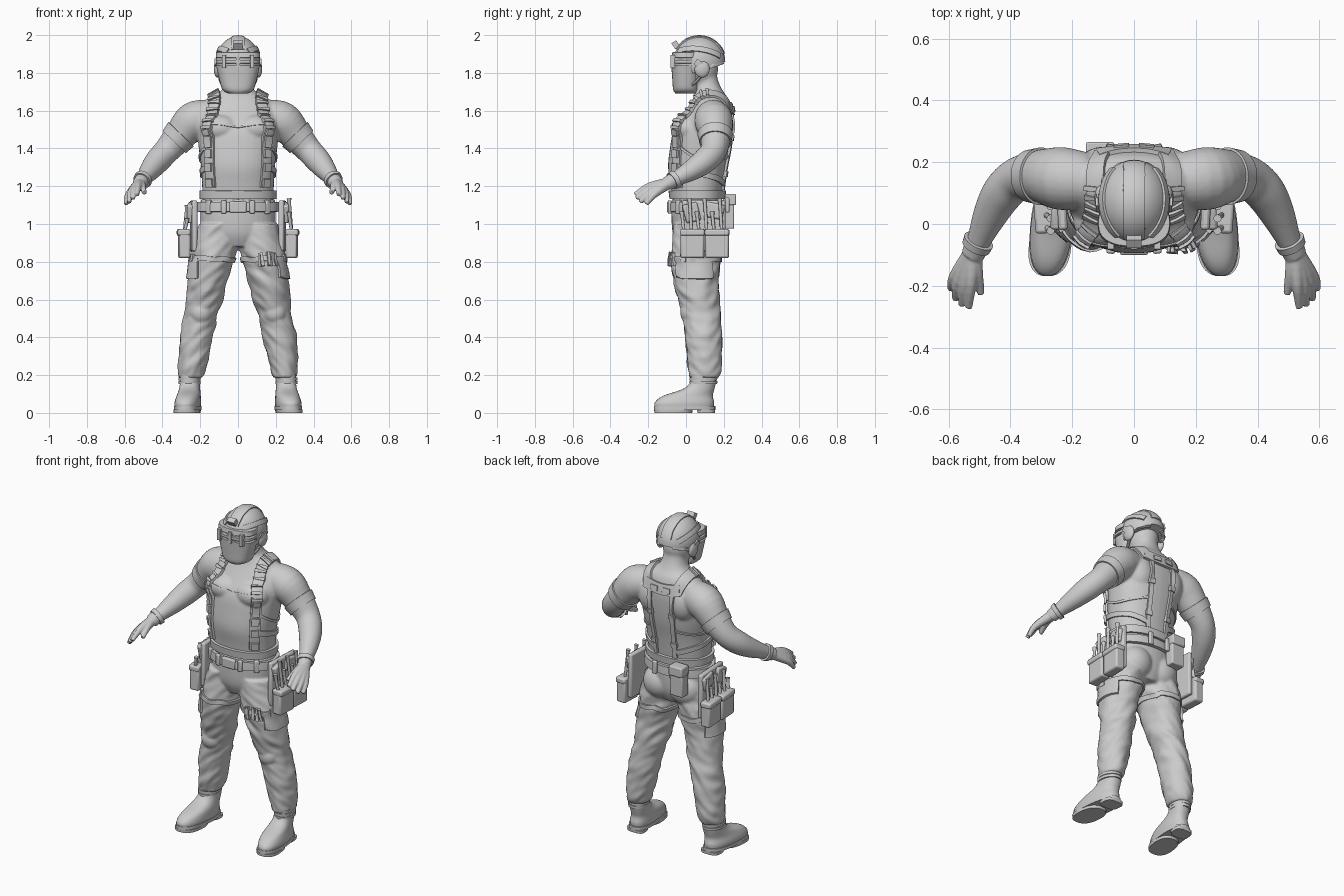
import bpy, bmesh, math
from mathutils import Vector, Matrix, noise
from mathutils.bvhtree import BVHTree

cube = bpy.data.objects.get("Cube")
if cube:
    bpy.data.objects.remove(cube)

grey = bpy.data.materials.new("plain_grey")
grey.use_nodes = True
grey.diffuse_color = (0.6, 0.6, 0.6, 1)
grey.node_tree.nodes["Principled BSDF"].inputs["Base Color"].default_value = (0.6, 0.6, 0.6, 1)


def curve(pts, k=4):
    """Smooth interpolation through tuples of any length."""
    out = []
    for i in range(len(pts) - 1):
        a, b, c, d = (pts[max(0, min(len(pts) - 1, i + j))] for j in (-1, 0, 1, 2))
        for q in range(k):
            t = q / k
            out.append([0.5 * (2 * B + (C - A) * t + (2 * A - 5 * B + 4 * C - D) * t * t
                               + (3 * B - A - 3 * C + D) * t ** 3) for A, B, C, D in zip(a, b, c, d)])
    return out + [list(pts[-1])]


def skin_rings(bm, rings, closed=False):
    rings = [[bm.verts.new(p) for p in r] for r in rings]
    n = len(rings[0])
    pairs = list(zip(rings, rings[1:])) + ([(rings[-1], rings[0])] if closed else [])
    for r, q in pairs:
        for i in range(n):
            bm.faces.new((r[i], r[(i + 1) % n], q[(i + 1) % n], q[i]))
    if not closed:
        bm.faces.new(rings[0])
        bm.faces.new(rings[-1])


def loft(bm, secs, s=1, power=1.0, k=4, fold=0, shear=0, n=36):
    """Stack of horizontal oval sections (x, y, z, rx, ry)."""
    rings = []
    for x, y, z, rx, ry in curve(secs, k):
        ring = []
        for i in range(n):
            a = math.tau * i / n
            c, d = math.cos(a), math.sin(a)
            w = 1 + fold * noise.noise(Vector((c * 1.5 + s * 4, d * 1.5, z * 22 + c * 2)))
            px = x + w * rx * math.copysign(abs(c) ** power, c)
            py = y + w * ry * math.copysign(abs(d) ** power, d)
            ring.append((s * (px - shear * py), py, z))
        rings.append(ring)
    skin_rings(bm, rings)


def tube(bm, pts, s=1, k=4, n=16):
    """Round limb through (x, y, z, radius)."""
    path = curve(pts, k)
    P = [Vector(p[:3]) for p in path]
    rings = []
    for i, p in enumerate(P):
        t = (P[min(i + 1, len(P) - 1)] - P[max(i - 1, 0)]).normalized()
        u = t.cross(Vector((1, 0, 1))).normalized()
        v = t.cross(u)
        ring = [p + path[i][3] * (u * math.cos(math.tau * j / n) + v * math.sin(math.tau * j / n)) for j in range(n)]
        rings.append([(s * q.x, q.y, q.z) for q in ring])
    skin_rings(bm, rings)


def ball(bm, loc, rad, s=1):
    m = Matrix.Translation((s * loc[0], loc[1], loc[2])) @ Matrix.Diagonal((*rad, 1))
    bmesh.ops.create_uvsphere(bm, u_segments=36, v_segments=24, radius=1, matrix=m)


def box(bm, loc, size, s=1, turn=0, tilt=0):
    m = (Matrix.Translation((s * loc[0], loc[1], loc[2])) @ Matrix.Rotation(s * turn, 4, 'Z')
         @ Matrix.Rotation(tilt, 4, 'X') @ Matrix.Diagonal((*size, 1)))
    bmesh.ops.create_cube(bm, size=1, matrix=m)


def strap(bm, tree, path, w, t, s=1, closed=False, k=6, cross=4):
    """Band of width w and thickness t that hugs a surface."""
    pts = curve([tuple(p) for p in path], k)
    if closed:
        pts = pts[:-1]
    hits = [tree.find_nearest(Vector((s * p[0], p[1], p[2]))) for p in pts]
    n = len(hits)
    rings = []
    for i, (loc, nor, _, _) in enumerate(hits):
        nxt = hits[(i + 1) % n if closed else min(i + 1, n - 1)]
        prv = hits[i - 1 if closed else max(i - 1, 0)]
        nor = (nor * 2 + nxt[1] + prv[1]).normalized()
        side = nor.cross(nxt[0] - prv[0]).normalized()
        outer, inner = [], []
        for j in range(cross + 1):
            q = tree.find_nearest(loc + side * w * (j / cross - 0.5))[0]
            outer.append(q + nor * t)
            inner.append(q - nor * 0.008)
        rings.append(outer + inner[::-1])
    skin_rings(bm, rings, closed)


def rungs(bm, tree, path, count, length, w, t, s=1):
    """Separate short pads spaced along a path."""
    pts = [Vector(p) for p in curve(path, 12)]
    for c in range(count):
        i = min(int((c + 0.5) / count * (len(pts) - 1)), len(pts) - 2)
        d = (pts[i + 1] - pts[i]).normalized() * length / 2
        strap(bm, tree, [pts[i] - d, pts[i] + d], w, t, s, k=2, cross=2)


def circle(c, r, normal=(0, 0, 1), n=12, ry=None):
    q = Vector((0, 0, 1)).rotation_difference(Vector(normal))
    return [Vector(c) + q @ Vector((r * math.cos(math.tau * i / n), (ry or r) * math.sin(math.tau * i / n), 0))
            for i in range(n + 1)]


def finish(name, bm, voxel=0, relax=3, bevel=0, angle=40):
    bmesh.ops.recalc_face_normals(bm, faces=bm.faces)
    me = bpy.data.meshes.new(name)
    bm.to_mesh(me)
    bm.free()
    me.materials.append(grey)
    ob = bpy.data.objects.new(name, me)
    bpy.context.collection.objects.link(ob)
    me.polygons.foreach_set("use_smooth", [True] * len(me.polygons))
    if voxel:
        m = ob.modifiers.new("blend", 'REMESH')
        m.mode, m.voxel_size, m.use_smooth_shade = 'VOXEL', voxel, True
        m = ob.modifiers.new("relax", 'SMOOTH')
        m.iterations, m.factor = relax, 0.5
    else:
        me.set_sharp_from_angle(angle=math.radians(angle))
    if bevel:
        m = ob.modifiers.new("round", 'BEVEL')
        m.width, m.segments = bevel, 2
    bpy.context.view_layer.update()
    return BVHTree.FromObject(ob, bpy.context.evaluated_depsgraph_get())


SIDES = (1, -1)
new = bmesh.new

# Bare upper body, neck, head and arms
b = new()
loft(b, [(0, .06, 1.08, .185, .125), (0, .06, 1.2, .19, .14), (0, .06, 1.3, .195, .155), (0, .075, 1.4, .208, .16),
         (0, .09, 1.5, .215, .155), (0, .115, 1.58, .21, .13), (0, .13, 1.66, .165, .095),
         (0, .12, 1.705, .09, .075), (0, .1, 1.76, .068, .07), (0, .09, 1.82, .068, .07)], power=.9)
ball(b, (0, .06, 1.82), (.09, .11, .11))
for s in SIDES:
    ball(b, (.092, .01, 1.505), (.105, .085, .075), s)
    ball(b, (.1, .17, 1.52), (.09, .08, .11), s)
    tube(b, [(.15, .14, 1.57, .09), (.235, .147, 1.545, .102), (.305, .155, 1.47, .085), (.375, .147, 1.39, .07),
             (.425, .10, 1.335, .067), (.465, .03, 1.285, .056), (.5, -.05, 1.24, .04), (.52, -.095, 1.215, .034)], s, n=24)
body = finish("bare_torso_and_arms", b, .0085, 4)

# Gloved hands
b = new()
for s in SIDES:
    for base, tip in (((.528, -.195, 1.2), (.535, -.27, 1.155)), ((.548, -.195, 1.185), (.557, -.262, 1.135)),
                      ((.566, -.185, 1.17), (.577, -.243, 1.115)), ((.58, -.17, 1.155), (.592, -.21, 1.105))):
        tube(b, [(.52, -.09, 1.217, .03), (*base, .019), (*tip, .012)], s)
    tube(b, [(.52, -.1, 1.215, .03), (.508, -.16, 1.2, .02), (.495, -.225, 1.165, .012)], s)
    tube(b, [(.505, -.06, 1.235, .041), (.521, -.1, 1.213, .038)], s)
finish("gloves", b, .0045, 2)

# Trousers with cloth folds
b = new()
loft(b, [(0, .06, .88, .12, .1), (0, .06, .95, .185, .13), (0, .06, 1.05, .2, .137), (0, .06, 1.13, .195, .133)])
for s in SIDES:
    loft(b, [(.1, .06, 1, .11, .125), (.125, .055, .88, .12, .128), (.142, .05, .78, .113, .126),
             (.165, .055, .68, .107, .115), (.18, .073, .58, .095, .106), (.2, .085, .5, .09, .098),
             (.22, .092, .4, .088, .098), (.235, .097, .3, .08, .092), (.245, .1, .225, .072, .088),
             (.25, .095, .185, .062, .075)], s, fold=.11, k=8)
    ball(b, (.195, .02, .53), (.06, .05, .06), s)
    ball(b, (.09, .12, .97), (.1, .09, .1), s)
legs = finish("trousers", b, .008, 2)

# Boots, soles and ankle cuffs
b = new()
for s in SIDES:
    loft(b, [(.265, -.01, .025, .066, .155), (.265, -.008, .055, .068, .157), (.262, .01, .09, .062, .132),
             (.262, .065, .125, .055, .085), (.262, .09, .16, .053, .068), (.262, .092, .205, .054, .068)], s, .85, shear=.09)
finish("boots", b, angle=60)
b = new()
for s in SIDES:
    loft(b, [(.265, -.007, .016, .07, .162), (.265, -.007, .036, .07, .162)], s, .8, 1, shear=.09)
    loft(b, [(.265, -.067, 0, .068, .1), (.265, -.067, .018, .069, .102)], s, .8, 1, shear=.09)
    loft(b, [(.265, .107, 0, .056, .046), (.265, .107, .018, .058, .048)], s, .6, 1, shear=.09)
    for z in (.152, .172):
        loft(b, [(.262, .092, z, .058, .073), (.262, .092, z + .016, .059, .074)], s, k=1, shear=.06)
finish("soles_and_ankle_bands", b)

# Helmet shell with ridge panels and ear guards
b = new()
ball(b, (0, .07, 1.858), (.117, .138, .136))
bmesh.ops.bisect_plane(b, geom=b.verts[:] + b.edges[:] + b.faces[:], plane_co=(0, .07, 1.81),
                       plane_no=(0, -.35, 1), clear_inner=True)
bmesh.ops.holes_fill(b, edges=[e for e in b.edges if e.is_boundary])
shell = finish("helmet_shell", b)
b = new()
strap(b, shell, [(0, -.06, 1.93), (0, 0, 1.98), (0, .08, 2), (0, .16, 1.96), (0, .2, 1.9)], .075, .006)
for s in SIDES:
    strap(b, shell, [(.06, -.05, 1.92), (.1, .03, 1.93), (.1, .1, 1.92), (.07, .18, 1.89)], .03, .008, s)
    strap(b, shell, [(.118, .05, 1.86), (.115, .1, 1.83), (.09, .17, 1.815), (.04, .21, 1.8)], .035, .008, s)
    ball(b, (.108, .085, 1.82), (.02, .04, .045), s)
    tube(b, [(.1, .09, 1.8, .008), (.09, .05, 1.75, .008), (.06, .0, 1.72, .008)], s, n=8)
box(b, (0, -.055, 1.95), (.05, .03, .035), tilt=.6)
finish("helmet_panels", b)

# Face guard with viewing slots
b = new()
loft(b, [(0, .005, 1.69, .05, .06), (0, 0, 1.71, .082, .068), (0, 0, 1.76, .098, .072), (0, 0, 1.84, .116, .078)], power=.8)
loft(b, [(0, 0, 1.851, .117, .08), (0, 0, 1.868, .117, .08)], power=.8, k=1)
loft(b, [(0, .002, 1.88, .118, .079), (0, .004, 1.91, .116, .076)], power=.8, k=1)
loft(b, [(0, .01, 1.8, .1, .065), (0, .01, 1.91, .1, .065)], power=.8, k=1)
for x in (-.075, 0, .075):
    box(b, (x, -.07, 1.86), (.022, .024, .07))
finish("face_guard", b, bevel=.002)

# Harness: shoulder straps, rungs, back yoke and side straps
main = [(.165, -.07, 1.19), (.175, -.08, 1.32), (.178, -.08, 1.42), (.172, -.06, 1.5), (.148, -.02, 1.6),
        (.135, .04, 1.68), (.13, .13, 1.7), (.12, .22, 1.66), (.1, .25, 1.6)]
b = new()
for s in SIDES:
    strap(b, body, main, .062, .012, s)
    strap(b, body, [(.075, .25, 1.6), (.075, .25, 1.5), (.07, .23, 1.35), (.065, .2, 1.18)], .026, .012, s)
    strap(b, body, [(.18, -.06, 1.3), (.21, .06, 1.27), (.16, .18, 1.24), (.065, .21, 1.21)], .03, .01, s)
    strap(b, body, [(.18, -.06, 1.42), (.215, .03, 1.36), (.21, .12, 1.33), (.07, .24, 1.36)], .014, .008, s)
strap(b, body, [(-.12, .24, 1.62), (0, .26, 1.61), (.12, .24, 1.62)], .065, .014)
strap(b, body, [(-.15, -.07, 1.535), (0, -.08, 1.525), (.15, -.07, 1.535)], .012, .005)
finish("harness_straps", b)
b = new()
for s in SIDES:
    rungs(b, body, main[3:7], 8, .016, .068, .022, s)
    rungs(b, body, main[:4], 5, .045, .045, .024, s)
    rungs(b, body, [(.075, .25, 1.52), (.065, .2, 1.2)], 2, .03, .036, .018, s)
rungs(b, body, [(-.07, .26, 1.61), (.07, .26, 1.61)], 2, .05, .03, .02)
finish("harness_pads", b, bevel=.002)

# Upper arm bands and glove cuffs
b = new()
for s in SIDES:
    strap(b, body, circle((.318, .155, 1.455), .08, (.7, 0, -.72)), .055, .008, s, True, 4)
    strap(b, body, circle((.506, -.063, 1.232), .036, (.4, -.8, -.45)), .025, .012, s, True, 3)
finish("arm_bands", b)

# Belts, buckles and rear pouch
b = new()
strap(b, body, circle((0, .06, 1.155), .2, ry=.14), .045, .016, closed=True)
strap(b, legs, circle((0, .06, 1.09), .21, ry=.145), .05, .02, closed=True)
finish("belts", b)
b = new()
box(b, (0, -.088, 1.09), (.09, .025, .06))
for s in SIDES:
    box(b, (.075, -.085, 1.09), (.028, .022, .07), s, .1)
    box(b, (.155, -.04, 1.09), (.03, .025, .075), s, .7)
    box(b, (.06, .22, 1.1), (.03, .02, .08), s)
box(b, (-.11, .225, 1.06), (.085, .06, .17))
box(b, (-.11, .23, 1.13), (.092, .07, .06))
finish("buckles_and_rear_pouch", b, bevel=.007)

# Hip tool pouches
b = new()
for s in SIDES:
    box(b, (.235, .095, .99), (.03, .23, .27), s, -.05)
    for y in (.035, .165):
        box(b, (.285, y, .895), (.06, .125, .15), s, -.05)
        box(b, (.288, y, .955), (.068, .13, .035), s, -.05)
    box(b, (.25, .03, 1.06), (.035, .08, .1), s, .1, .25)
    box(b, (.25, .15, 1.07), (.035, .1, .08), s, -.1, -.2)
finish("hip_pouches", b, bevel=.01)
b = new()
for s in SIDES:
    for i in range(6):
        y = -.01 + .04 * i
        top = 1.03 + .035 * ((i * 2 + (s > 0)) % 4)
        tube(b, [(.285, y, .95, .009), (.272, y - .01, top - .025, .009), (.27, y - .012, top, .013)], s, k=1, n=10)
finish("hand_tools", b)

# Thigh straps, thigh pockets and shell loops
b = new()
for s in SIDES:
    strap(b, legs, circle((.143, .05, .815), .108), .028, .009, s, True, 4)
    strap(b, legs, [(.21, -.05, .765), (.26, .02, .765), (.265, .09, .765), (.23, .14, .765)], .11, .012, s)
    rungs(b, legs, [(.24, -.03, .82), (.26, .05, .82)], 2, .03, .04, .016, s)
rungs(b, legs, [(.11, -.08, .81), (.205, -.055, .815)], 5, .013, .075, .02)
finish("thigh_straps", b, angle=50)
